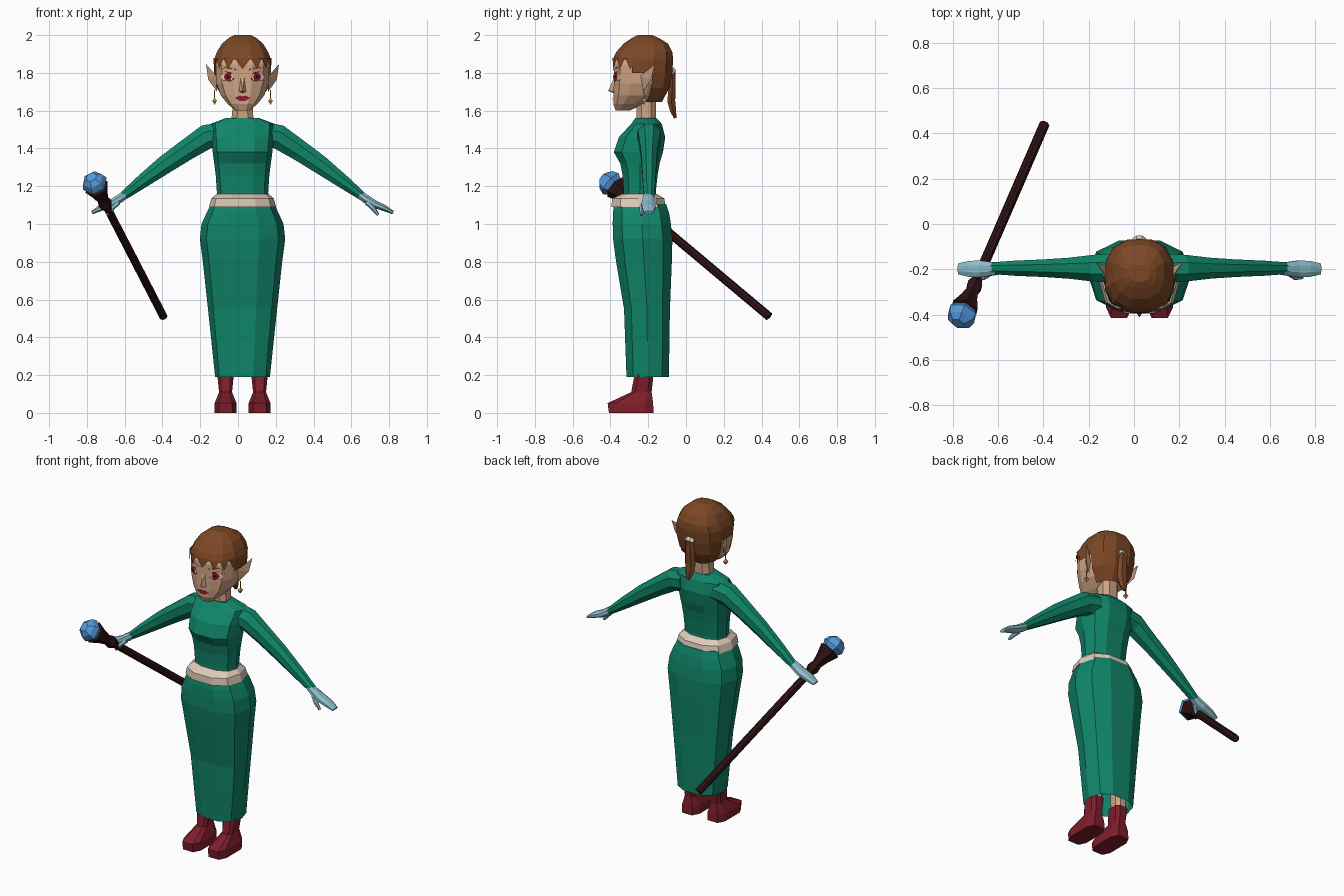
import bpy, bmesh, math
from mathutils import Vector
from mathutils.bvhtree import BVHTree

if "Cube" in bpy.data.objects:
    bpy.data.objects.remove(bpy.data.objects["Cube"])

CX = 0.024  # body axis


def mat(name, *rgb):
    m = bpy.data.materials.new(name)
    m.diffuse_color = (*rgb, 1)
    m.use_nodes = True
    m.node_tree.nodes["Principled BSDF"].inputs["Base Color"].default_value = m.diffuse_color
    return m


GREEN = mat("dress green", .005, .24, .142)
SKIN = mat("skin", .62, .37, .23)
HAIR = mat("hair brown", .20, .062, .018)
RED = mat("boot red", .21, .013, .024)
GLOVE = mat("glove blue", .27, .52, .60)
GEM = mat("gem blue", .09, .32, .70)
WOOD = mat("dark wood", .026, .006, .007)
GOLD = mat("gold", .58, .36, .08)
CREAM = mat("cream", .74, .60, .48)
LIP = mat("crimson", .28, .008, .022)


def finish(name, bm, material):
    bmesh.ops.recalc_face_normals(bm, faces=bm.faces)
    me = bpy.data.meshes.new(name)
    bm.to_mesh(me)
    bm.free()
    me.materials.append(material)
    ob = bpy.data.objects.new(name, me)
    bpy.context.collection.objects.link(ob)
    return ob


def skin_rings(bm, rings, cap0=True, cap1=True):
    vs = [[bm.verts.new(p) for p in r] for r in rings]
    n = len(vs[0])
    for a, b in zip(vs, vs[1:]):
        for i in range(n):
            bm.faces.new((a[i], a[(i + 1) % n], b[(i + 1) % n], b[i]))
    if cap0:
        bm.faces.new(vs[0])
    if cap1:
        bm.faces.new(vs[-1])


def ring_point(ring, ang, cx, e):
    """Rounded-box outline point; angle 0 faces the front."""
    z, hx, yf, yb = ring
    s, c = math.sin(ang), math.cos(ang)
    p = lambda v: math.copysign(abs(v) ** e, v)
    return Vector((cx + hx * p(s), (yf + yb) / 2 - (yb - yf) / 2 * p(c), z))


def loft(name, rings, material, n=10, cx=CX, e=.8, caps=(True, True), drop=None):
    """Stack of outlines (z, half width, front y, back y)."""
    k = math.cos(math.pi / n) ** e
    rr = []
    for z, hx, yf, yb in rings:
        m, h = (yf + yb) / 2, (yb - yf) / 2 / k
        r = (z, hx, m - h, m + h)
        rr.append([ring_point(r, 2 * math.pi * (i + .5) / n, cx, e) for i in range(n)])
    bm = bmesh.new()
    skin_rings(bm, rr, *caps)
    if drop:
        gone = [f for f in bm.faces if drop(f.calc_center_median())]
        bmesh.ops.delete(bm, geom=gone, context='FACES')
    return finish(name, bm, material)


def sweep(name, path, material, n=8):
    """Tube through (point, radius along y, other radius)."""
    pts = [Vector(p[0]) for p in path]
    rr = []
    for i, (_, a, b) in enumerate(path):
        t = (pts[min(i + 1, len(pts) - 1)] - pts[max(i - 1, 0)]).normalized()
        u = Vector((0, 1, 0))
        u = (u - t * u.dot(t)).normalized()
        w = t.cross(u)
        rr.append([pts[i] + u * a * math.cos(2 * math.pi * (j + .5) / n)
                   + w * b * math.sin(2 * math.pi * (j + .5) / n) for j in range(n)])
    bm = bmesh.new()
    skin_rings(bm, rr)
    return finish(name, bm, material)


def hull(name, pts, material):
    bm = bmesh.new()
    bmesh.ops.convex_hull(bm, input=[bm.verts.new(p) for p in pts])
    return finish(name, bm, material)


# dress: open skirt, belt and bodice
loft("skirt", [(.19, .145, -.315, -.09), (.38, .165, -.322, -.088), (.55, .183, -.328, -.085),
               (.80, .21, -.37, -.075), (.92, .226, -.386, -.072), (1.0, .217, -.388, -.08),
               (1.06, .19, -.387, -.09), (1.105, .168, -.38, -.105)], GREEN, caps=(False, True))
loft("belt", [(1.09, .178, -.394, -.107), (1.135, .165, -.392, -.115),
              (1.158, .14, -.34, -.152)], CREAM)
loft("bodice", [(1.10, .138, -.335, -.155), (1.17, .136, -.33, -.16), (1.26, .142, -.336, -.15),
                (1.32, .15, -.348, -.14), (1.38, .158, -.382, -.122), (1.46, .165, -.355, -.11),
                (1.53, .17, -.29, -.128), (1.562, .085, -.268, -.158)], GREEN)
loft("neck", [(1.52, .066, -.262, -.16), (1.60, .058, -.262, -.158), (1.68, .058, -.265, -.158)],
     SKIN, n=8)

# head
head = loft("head", [(1.60, .038, -.372, -.30), (1.635, .08, -.385, -.22), (1.68, .118, -.384, -.14),
                     (1.745, .142, -.382, -.10), (1.845, .146, -.380, -.09),
                     (1.91, .125, -.35, -.09), (1.96, .08, -.30, -.13)], SKIN, n=12)
hair_rings = [(1.645, .09, -.37, -.128), (1.72, .14, -.39, -.088), (1.80, .155, -.39, -.073),
              (1.87, .155, -.388, -.068), (1.91, .14, -.37, -.072), (1.955, .112, -.33, -.095),
              (1.985, .075, -.285, -.145), (2.0, .045, -.255, -.18)]
loft("hair", hair_rings, HAIR, n=12, caps=(False, True),
     drop=lambda c: c.z < 1.87 and c.y < (-.25 if c.z > 1.8 else -.2))

# pointed fringe
N = 7
bm = bmesh.new()
for i in range(N):
    a0, a1 = [math.radians(-84 + 168 * (i + d) / N) for d in (0, 1)]
    top, low = (1.88, .155, -.392, -.066), (1.82, .157, -.396, -.066)
    bm.faces.new([bm.verts.new(ring_point(r, a, CX, .8))
                  for r, a in ((top, a0), (low, (a0 + a1) / 2), (top, a1))])
finish("fringe", bm, HAIR)

# ponytail and tie
sweep("ponytail", [((CX, -.09, 1.82), .018, .025), ((CX, -.07, 1.80), .016, .024),
                   ((CX, -.073, 1.74), .021, .036), ((CX, -.078, 1.65), .024, .036),
                   ((CX, -.068, 1.60), .019, .028), ((CX, -.057, 1.56), .007, .012)], HAIR, n=6)
sweep("hair_tie", [((CX, -.085, 1.815), .026, .032), ((CX, -.07, 1.795), .026, .032)], CREAM, n=8)

# nose
hull("nose", [(CX, -.412, 1.705), (CX - .022, -.378, 1.70), (CX + .022, -.378, 1.70),
              (CX, -.376, 1.69), (CX - .01, -.378, 1.78), (CX + .01, -.378, 1.78)], SKIN)

# thin face plates projected on the head
bm = bmesh.new()
bm.from_mesh(head.data)
tree = BVHTree.FromBMesh(bm)
bm.free()


def plate(name, outline, material, lift):
    b = bmesh.new()
    vs = []
    for x, z in outline:
        hit = tree.ray_cast(Vector((CX + x, -1, z)), Vector((0, 1, 0)))[0]
        y = hit.y if hit else -.30
        vs.append(b.verts.new((CX + x, y - lift, z)))
    f = b.faces.new(vs)
    if f.normal.y > 0 or (f.normal_update() or f.normal.y > 0):
        f.normal_flip()
    me = bpy.data.meshes.new(name)
    b.to_mesh(me)
    b.free()
    me.materials.append(material)
    bpy.context.collection.objects.link(bpy.data.objects.new(name, me))


def oval(x, z, rx, rz, n=8):
    return [(x + rx * math.cos(2 * math.pi * i / n), z + rz * math.sin(2 * math.pi * i / n))
            for i in range(n)]


plate("lips", [(-.042, 1.668), (-.015, 1.652), (.015, 1.652), (.042, 1.668),
               (.014, 1.68), (0, 1.675), (-.014, 1.68)], LIP, .006)

for s, side in ((-1, "right"), (1, "left")):
    X = lambda x: CX + s * x
    # eye and brow
    plate(side + "_lash", [(s * x, z) for x, z in ((.042, 1.768), (.06, 1.802), (.09, 1.808),
                                                  (.118, 1.795), (.10, 1.758), (.065, 1.754))], WOOD, .003)
    plate(side + "_eye_white", oval(s * .08, 1.778, .034, .021), CREAM, .005)
    plate(side + "_iris", oval(s * .078, 1.779, .021, .022), LIP, .007)
    plate(side + "_pupil", oval(s * .078, 1.779, .009, .010), WOOD, .009)
    plate(side + "_brow", [(s * x, z) for x, z in ((.032, 1.812), (.09, 1.826), (.115, 1.815),
                                                  (.09, 1.834), (.034, 1.822))], HAIR, .005)
    # pointed ear and earring
    hull(side + "_ear", [(X(.135), -.225, 1.70), (X(.14), -.24, 1.785), (X(.193), -.165, 1.847),
                         (X(.182), -.185, 1.765), (X(.138), -.195, 1.76)], SKIN)
    sweep(side + "_earring_wire", [((X(.148), -.222, 1.71), .003, .003),
                                   ((X(.148), -.222, 1.655), .003, .003)], GOLD, n=4)
    sweep(side + "_earring", [((X(.148), -.222, z), r, r) for z, r in
                              ((1.668, .002), (1.652, .017), (1.633, .002))], GOLD, n=4)
    # sleeve, glove and thumb
    sweep(side + "_sleeve", [((X(x), -.195, z), a, b) for x, z, a, b in (
        (.11, 1.475, .07, .07), (.19, 1.462, .064, .07), (.30, 1.39, .05, .06),
        (.41, 1.315, .042, .053), (.542, 1.217, .036, .038), (.645, 1.138, .028, .023))], GREEN)
    sweep(side + "_glove", [((X(x), -.198, z), a, b) for x, z, a, b in (
        (.62, 1.155, .027, .022), (.65, 1.135, .032, .025), (.70, 1.105, .040, .022),
        (.75, 1.085, .038, .018), (.798, 1.06, .026, .010))], GLOVE)
    sweep(side + "_thumb", [((X(.66), -.215, 1.115), .015, .015), ((X(.69), -.235, 1.085), .014, .014),
                            ((X(.718), -.236, 1.048), .008, .008)], GLOVE, n=6)
    # boot and leg
    loft(side + "_boot", [(0, .061, -.408, -.172), (.052, .06, -.415, -.174), (.11, .036, -.29, -.182),
                          (.205, .046, -.272, -.172)], RED, n=8, cx=X(.09), e=.55)
    loft(side + "_leg", [(.18, .038, -.262, -.18), (.6, .06, -.28, -.15)], SKIN, n=8, cx=X(.09))

# staff: shaft with flared head, and gem
A, B = Vector((-.395, .44, .51)), Vector((-.758, -.398, 1.213))
at = lambda t: A.lerp(B, t)
sweep("staff_shaft", [(at(t), .023, .023) for t in (0, .84)], WOOD)
sweep("staff_head", [(at(t), r, r) for t, r in ((.82, .026), (.85, .038), (.88, .03), (.92, .042),
                                                (.975, .066), (.98, .05))], WOOD, n=6)
sweep("staff_gem", [(at(t), r, r) for t, r in ((.965, .045), (1.0, .07), (1.03, .058),
                                               (1.05, .03))], GEM, n=6)
